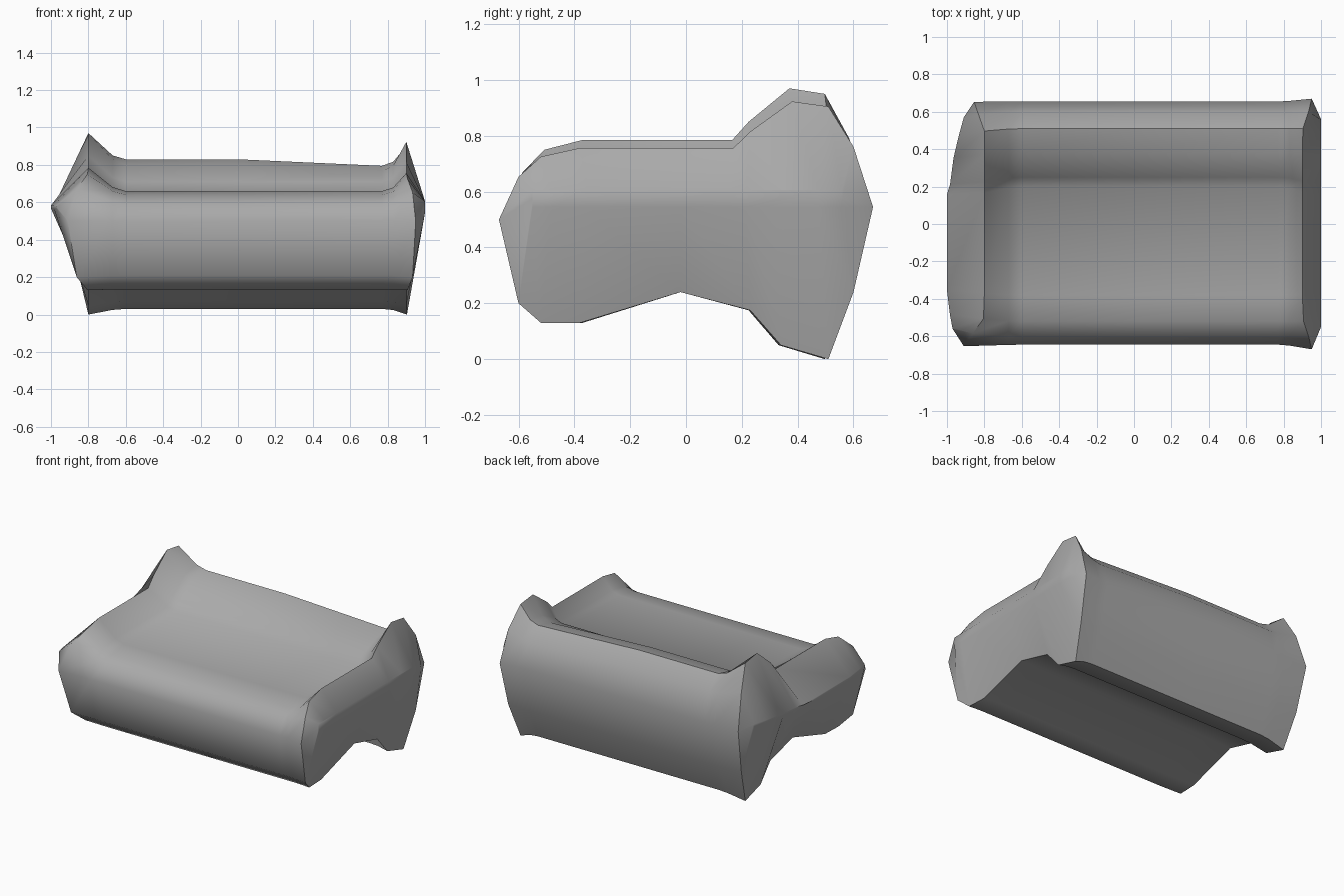
import bpy, bmesh, math

cube = bpy.data.objects.get("Cube")
if cube:
    bpy.data.objects.remove(cube, do_unlink=True)

# Side profiles (y, z): the raised end rim and the lower body between the rims
RIM = [(-.67, .5), (-.6, .67), (-.52, .75), (-.38, .785), (.17, .785), (.23, .85),
       (.38, .97), (.51, .95), (.6, .79), (.67, .55), (.6, .24), (.51, 0), (.34, .05),
       (.23, .175), (-.02, .24), (-.38, .13), (-.52, .13), (-.6, .2)]
BODY = [(-.645, .5), (-.6, .59), (-.52, .64), (-.38, .66), (.2, .66), (.25, .71),
        (.38, .8), (.51, .83), (.6, .74), (.655, .55), (.6, .24), (.51, .03), (.34, .07),
        (.23, .185), (-.02, .245), (-.38, .135), (-.52, .135), (-.6, .21)]
MID = .5


def squash(profile, top=1.0, depth=1.0):
    return [(y * depth, MID + (z - MID) * top if z > MID else z) for y, z in profile]


def blend(a, b, t):
    return [(p[0] + (q[0] - p[0]) * t, p[1] + (q[1] - p[1]) * t) for p, q in zip(a, b)]


def section(x, profile):
    return [(x, y, z) for y, z in profile]


def rim(x, profile, front, back):
    # the rim bows outward at its front and back ends
    pts = []
    for y, z in profile:
        t = min(1, max(0, (abs(y) - .5) / .15))
        pts.append((x + (front if y < 0 else back) * t, y, z))
    return pts


def ridge(profile, path, half):
    # narrow outer ridge following a path of (y, x)
    pts = []
    last = len(profile) // 2
    for i, (y, z) in enumerate(profile):
        y = min(path[-1][0], max(path[0][0], y * .93))
        for (y0, x0), (y1, x1) in zip(path, path[1:]):
            if y0 <= y <= y1:
                x = x0 + (x1 - x0) * (y - y0) / (y1 - y0)
                break
        offset = 0 if i in (0, last) else half if i < last else -half
        pts.append((x, y, .575 + offset))
    return pts


left_rim = squash(RIM, 1, .975)
right_rim = squash(RIM, .9)
right_body = [(y, z - .035 if y > .3 and z > .7 else z) for y, z in BODY]

sections = [
    ridge(RIM, [(-.56, -.97), (-.4, -1), (.18, -1), (.25, -.965), (.37, -.965), (.57, -.91)], .008),
    rim(-.8, left_rim, -.11, -.055),
    section(-.67, blend(BODY, left_rim, .17)),
    section(-.6, BODY),
    section(0, BODY),
    section(.77, right_body),
    section(.83, blend(right_body, right_rim, .2)),
    rim(.9, right_rim, .05, .05),
    ridge(RIM, [(-.55, 1), (.56, 1)], .03),
]

# Skin the sections into one closed cushion
bm = bmesh.new()
rings = [[bm.verts.new(p) for p in s] for s in sections]
n = len(RIM)
for a, b in zip(rings, rings[1:]):
    for i in range(n):
        j = (i + 1) % n
        bm.faces.new((a[i], a[j], b[j], b[i]))
caps = [bm.faces.new(rings[0]), bm.faces.new(rings[-1])]
bmesh.ops.triangulate(bm, faces=caps)
bmesh.ops.recalc_face_normals(bm, faces=bm.faces[:])
mesh = bpy.data.meshes.new("seat_cushion")
bm.to_mesh(mesh)
bm.free()
cushion = bpy.data.objects.new("seat_cushion", mesh)
bpy.context.collection.objects.link(cushion)

# Grey material
grey = bpy.data.materials.new("plain_grey")
grey.use_nodes = True
colour = (.4, .4, .4, 1)
grey.diffuse_color = colour
grey.node_tree.nodes["Principled BSDF"].inputs["Base Color"].default_value = colour
mesh.materials.append(grey)

# Soft shading with sharp rims
bpy.ops.object.select_all(action='DESELECT')
cushion.select_set(True)
bpy.context.view_layer.objects.active = cushion
bpy.ops.object.shade_smooth_by_angle(angle=math.radians(50))
